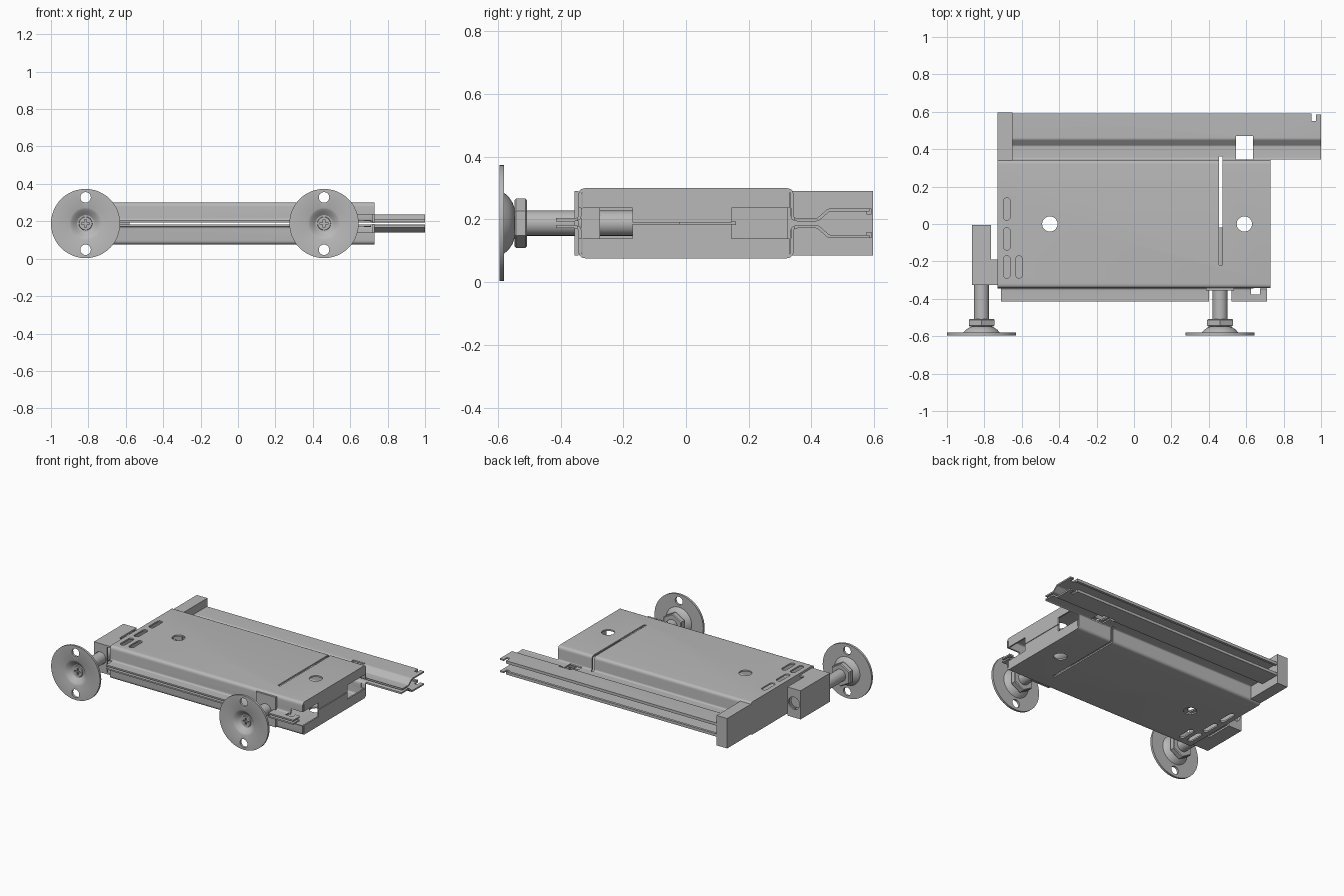
import bpy, bmesh, math
from mathutils import Vector, Matrix

cube = bpy.data.objects.get("Cube")
if cube:
    bpy.data.objects.remove(cube, do_unlink=True)

MID = 0.188      # height of the seam and of the foot axes
steel = bpy.data.materials.new("grey steel")
steel.use_nodes = True
steel.diffuse_color = (0.48, 0.48, 0.48, 1)
steel.node_tree.nodes["Principled BSDF"].inputs["Base Color"].default_value = steel.diffuse_color


def finish(name, bm):
    bmesh.ops.recalc_face_normals(bm, faces=bm.faces)
    mesh = bpy.data.meshes.new(name)
    bm.to_mesh(mesh)
    bm.free()
    mesh.materials.append(steel)
    ob = bpy.data.objects.new(name, mesh)
    bpy.context.scene.collection.objects.link(ob)
    return ob


def box(name, x, y, z):
    bm = bmesh.new()
    bmesh.ops.create_cube(bm, size=1)
    for v in bm.verts:
        v.co = [(a + b) / 2 + c * (b - a) for (a, b), c in zip((x, y, z), v.co)]
    return finish(name, bm)


def cylinder(name, centre, radius, depth, axis="Z", sides=32):
    bm = bmesh.new()
    turn = Matrix.Rotation(math.pi / 2, 4, "X") if axis == "Y" else Matrix()
    bmesh.ops.create_cone(bm, cap_ends=True, segments=sides, radius1=radius, radius2=radius,
                          depth=depth, matrix=Matrix.Translation(centre) @ turn)
    return finish(name, bm)


def slot(x, y, width=0.036, length=0.12):
    # upright rounded slot cutter
    bm = bmesh.new()
    r, half = width / 2, length / 2 - width / 2
    pts = []
    for i in range(18):
        a = math.pi * (i % 9) / 8 + (math.pi if i > 8 else 0)
        pts.append((x + r * math.cos(a), y + r * math.sin(a) + (half if i < 9 else -half), -1))
    face = bm.faces.new([bm.verts.new(p) for p in pts])
    out = bmesh.ops.extrude_face_region(bm, geom=[face])
    for v in out["geom"]:
        if isinstance(v, bmesh.types.BMVert):
            v.co.z = 1
    return finish("slot_cutter", bm)


def cut(ob, cutters):
    for c in cutters:
        m = ob.modifiers.new("cut", "BOOLEAN")
        m.operation, m.solver, m.object = "DIFFERENCE", "EXACT", c
    bake(ob)


def bake(ob):
    dg = bpy.context.evaluated_depsgraph_get()
    mesh = bpy.data.meshes.new_from_object(ob.evaluated_get(dg))
    ob.modifiers.clear()
    ob.data = mesh


def smooth(ob):
    bpy.ops.object.select_all(action="DESELECT")
    ob.select_set(True)
    bpy.context.view_layer.objects.active = ob
    bpy.ops.object.shade_smooth_by_angle(angle=math.radians(32))


def rounded(path, radius, steps=5):
    # round the inner corners of an open path
    pts = [Vector(p) for p in path]
    out = [pts[0]]
    for a, b, c in zip(pts, pts[1:], pts[2:]):
        u, w = (a - b).normalized(), (c - b).normalized()
        d = min(radius / math.tan(u.angle(w) / 2), (a - b).length * 0.45, (c - b).length * 0.45)
        for i in range(steps + 1):
            t = i / steps
            out.append((b + u * d) * (1 - t) ** 2 + b * 2 * t * (1 - t) + (b + w * d) * t ** 2)
    return out + [pts[-1]]


# Cutters shared by the two pressed shells
ALL = (-1, 1)
cutters = [
    box("end_trim", (0.73, 1.2), (-1, 0.345), ALL),
    box("flange_trim_right", (-1, -0.71), (-1, -0.346), ALL),
    box("flange_trim_left", (0.71, 1), (-1, -0.346), ALL),
    box("foot_gap", (0.40, 0.52), (-1, -0.348), ALL),
    box("flange_notch", (0.625, 0.675), (-0.378, -0.346), ALL),
    box("slit", (0.455, 0.472), (-0.22, 0.36), ALL),
    box("rail_notch", (0.545, 0.635), (0.346, 0.47), ALL),
    box("rail_end_notch", (0.95, 0.972), (0.55, 0.7), ALL),
    box("rail_corner", (0.96, 1.1), (0.585, 0.7), ALL),
    box("front_corner_window", (0.64, 0.8), (-0.346, -0.17), (0.14, 0.236)),
    box("rear_corner_window", (0.70, 0.8), (0.145, 0.335), (0.14, 0.236)),
    cylinder("hole_right", (-0.45, 0, 0), 0.041, 2),
    cylinder("hole_left", (0.59, 0, 0), 0.041, 2),
] + [slot(x, y) for x, y in ((-0.68, 0.08), (-0.68, -0.08), (-0.68, -0.23), (-0.615, -0.23))]

# Upper and lower shells: flange, box and rail pressed from one sheet
profile = [(-0.415, 0.011), (-0.338, 0.011), (-0.338, 0.107), (0.338, 0.107),
           (0.338, 0.011), (0.42, 0.011), (0.455, 0.042), (0.592, 0.042)]
for name, side in (("upper_shell", 1), ("lower_shell", -1)):
    bm = bmesh.new()
    rows = [[bm.verts.new((x, p.x, MID + side * p.y)) for x in (-0.73, 1.0)]
            for p in rounded(profile, 0.018)]
    for a, b in zip(rows, rows[1:]):
        bm.faces.new((a[0], a[1], b[1], b[0]))
    shell = finish(name, bm)
    m = shell.modifiers.new("sheet", "SOLIDIFY")
    m.thickness, m.offset = 0.01, 0
    bake(shell)
    cut(shell, cutters)
    smooth(shell)
    # end wall half with its corner windows
    z = sorted((MID + side * 0.002, MID + side * 0.104))
    wall = box(name + "_end_wall", (0.72, 0.73), (-0.33, 0.33), z)
    cut(wall, [c for c in cutters if "corner_window" in c.name])
    # folded hem along the rail edge
    z = sorted((MID + side * 0.028, MID + side * 0.038))
    box(name + "_rail_hem", (-0.65, 0.95), (0.575, 0.592), z)

box("closed_end_wall", (-0.73, -0.72), (-0.33, 0.33), (0.084, 0.292))
box("inner_plate", (-0.72, -0.58), (-0.32, 0.16), (0.183, 0.193))
box("rail_end_cap", (-0.73, -0.65), (0.322, 0.597), (0.085, 0.29))
box("foot_mount_plate", (0.385, 0.535), (-0.356, -0.343), (0.085, 0.29))
box("foot_square_nut", (0.41, 0.51), (-0.335, -0.275), (0.14, 0.236))

# Side bracket: channel open towards the body, bored for the foot rod
bracket = box("side_bracket", (-0.865, -0.765), (-0.325, -0.005), (0.09, 0.286))
hollow = box("bracket_hollow", (-0.853, -0.7), (-0.313, -0.017), (0.102, 0.274))
bore = cylinder("bracket_bore", (-0.815, 0, MID), 0.042, 2, "Y")
cut(bracket, [hollow, bore])
for z in (0.09, 0.274):
    box("bracket_tab", (-0.768, -0.725), (-0.325, -0.19), (z, z + 0.012))


def foot(side, x, inner_end):
    # turned disc with dished centre and threaded rod
    lathe = [(0, -0.572), (0.034, -0.572), (0.036, -0.565), (0.045, -0.566), (0.062, -0.58),
             (0.076, -0.591), (0.085, -0.595), (0.185, -0.595), (0.185, -0.58), (0.097, -0.58),
             (0.085, -0.566), (0.066, -0.553), (0.045, -0.546), (0.04, -0.546),
             (0.04, inner_end), (0, inner_end)]
    bm = bmesh.new()
    verts = [bm.verts.new((r, y, 0)) for r, y in lathe]
    edges = [bm.edges.new(e) for e in zip(verts, verts[1:])]
    bmesh.ops.spin(bm, geom=verts + edges, cent=(0, 0, 0), axis=(0, 1, 0),
                   angle=math.tau, steps=48)
    bmesh.ops.remove_doubles(bm, verts=bm.verts, dist=0.0001)
    bmesh.ops.translate(bm, verts=bm.verts, vec=(x, 0, MID))
    body = finish(side + "_foot", bm)
    tools = [cylinder("bolt_hole", (x, -0.59, MID + d), 0.028, 0.1, "Y") for d in (-0.14, 0.14)]
    for w, h in ((0.022, 0.005), (0.005, 0.022)):
        tools.append(box("cross_cut", (x - w, x + w), (-0.7, -0.562), (MID - h, MID + h)))
    cut(body, tools)
    smooth(body)
    # hexagonal lock nut with chamfered corners
    nut = cylinder(side + "_lock_nut", (x, -0.527, MID), 0.079, 0.04, "Y", 6)
    bm = bmesh.new()
    bm.from_mesh(nut.data)
    rims = [e for e in bm.edges if abs(e.verts[0].co.y - e.verts[1].co.y) < 0.001]
    bmesh.ops.bevel(bm, geom=rims, offset=0.005, segments=1, affect="EDGES")
    bm.to_mesh(nut.data)
    bm.free()
    return tools


cutters += [hollow, bore] + foot("right", -0.815, -0.03) + foot("left", 0.46, -0.02)
for c in cutters:
    bpy.data.objects.remove(c, do_unlink=True)
